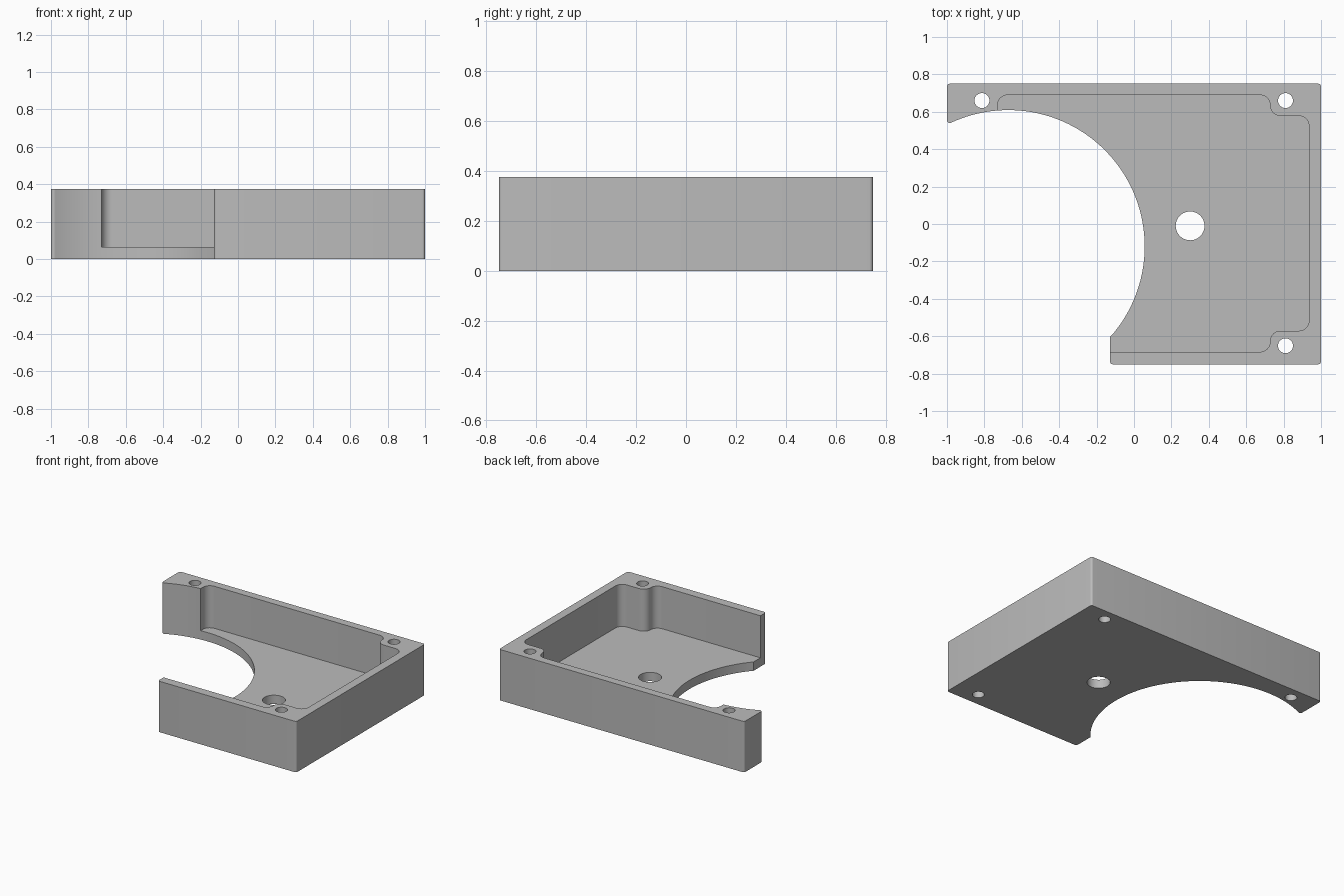
import bpy
import bmesh
from math import cos, sin, tan, pi, atan2
from mathutils import Vector

cube = bpy.data.objects.get("Cube")
if cube:
    bpy.data.objects.remove(cube, do_unlink=True)

HEIGHT = 0.375
FLOOR = 0.065
EDGE = 0.015      # small outer corner radius
FILLET = 0.055    # pocket corner radius

grey = bpy.data.materials.new("plain grey")
grey.use_nodes = True
grey.diffuse_color = (0.5, 0.5, 0.5, 1)
grey.node_tree.nodes["Principled BSDF"].inputs["Base Color"].default_value = (0.5, 0.5, 0.5, 1)


def arc(cx, cy, r, start, end, steps):
    return [(cx + r * cos(start + (end - start) * i / steps),
             cy + r * sin(start + (end - start) * i / steps)) for i in range(steps + 1)]


def rounded(corners, steps=8):
    """Outline with each (x, y, radius) corner replaced by a tangent arc."""
    out = []
    for i, (x, y, r) in enumerate(corners):
        p = Vector((x, y))
        if not r:
            out.append(p)
            continue
        a = (Vector(corners[i - 1][:2]) - p).normalized()
        b = (Vector(corners[(i + 1) % len(corners)][:2]) - p).normalized()
        half = a.angle(b) / 2
        centre = p + (a + b).normalized() * (r / sin(half))
        s = p + a * (r / tan(half)) - centre
        e = p + b * (r / tan(half)) - centre
        start = atan2(s.y, s.x)
        sweep = (atan2(e.y, e.x) - start + pi) % (2 * pi) - pi
        out += arc(centre.x, centre.y, r, start, start + sweep, steps)
    return out


def prism(name, outline, z0, z1):
    bm = bmesh.new()
    base = bm.faces.new([bm.verts.new((p[0], p[1], z0)) for p in outline])
    top = bmesh.ops.extrude_face_region(bm, geom=[base])["geom"]
    bmesh.ops.translate(bm, vec=(0, 0, z1 - z0),
                        verts=[v for v in top if isinstance(v, bmesh.types.BMVert)])
    bmesh.ops.recalc_face_normals(bm, faces=bm.faces)
    mesh = bpy.data.meshes.new(name)
    bm.to_mesh(mesh)
    bm.free()
    mesh.materials.append(grey)
    obj = bpy.data.objects.new(name, mesh)
    bpy.context.collection.objects.link(obj)
    return obj


# Outer block, with the large round bite and the missing front corner in its outline
CX, CY, R = -0.672, -0.12, 0.729
bite = arc(CX, CY, R, atan2(-0.483, 0.546), atan2(0.651, -0.328), 72)
outline = [(-0.128, -0.75, EDGE), (1, -0.75, EDGE), (1, 0.75, EDGE), (-1, 0.75, EDGE),
           (-1, bite[-1][1], EDGE)]
outline += [(x, y, 0) for x, y in reversed(bite[1:-1])]
outline.append((-0.128, bite[0][1], 0))
housing = prism("housing", rounded(outline, 5), 0, HEIGHT)

# Pocket that steps in around the two right-hand screw bosses
pocket = [(-0.73, -0.684, 0)]
pocket += [(x, y, FILLET) for x, y in
           ((0.728, -0.684), (0.728, -0.571), (0.936, -0.571),
            (0.936, 0.578), (0.728, 0.578), (0.728, 0.69), (-0.73, 0.69))]
cutters = [prism("pocket_cutter", rounded(pocket, 10), FLOOR, HEIGHT + 0.2)]

# Screw holes and the floor hole
for x, y, r in ((-0.813, 0.66, 0.04), (0.81, 0.66, 0.04), (0.81, -0.651, 0.04),
                (0.3, -0.01, 0.077)):
    ring = arc(x, y, r, 0, 2 * pi, 40)[:-1]
    cutters.append(prism("hole_cutter", ring, -0.2, HEIGHT + 0.3))

for ob in bpy.context.selected_objects:
    ob.select_set(False)
bpy.context.view_layer.objects.active = housing
housing.select_set(True)
for cutter in cutters:
    mod = housing.modifiers.new("cut", 'BOOLEAN')
    mod.operation = 'DIFFERENCE'
    mod.solver = 'EXACT'
    mod.object = cutter
    bpy.ops.object.modifier_apply(modifier=mod.name)
    bpy.data.objects.remove(cutter, do_unlink=True)

bpy.ops.object.shade_smooth_by_angle(angle=pi / 6)
